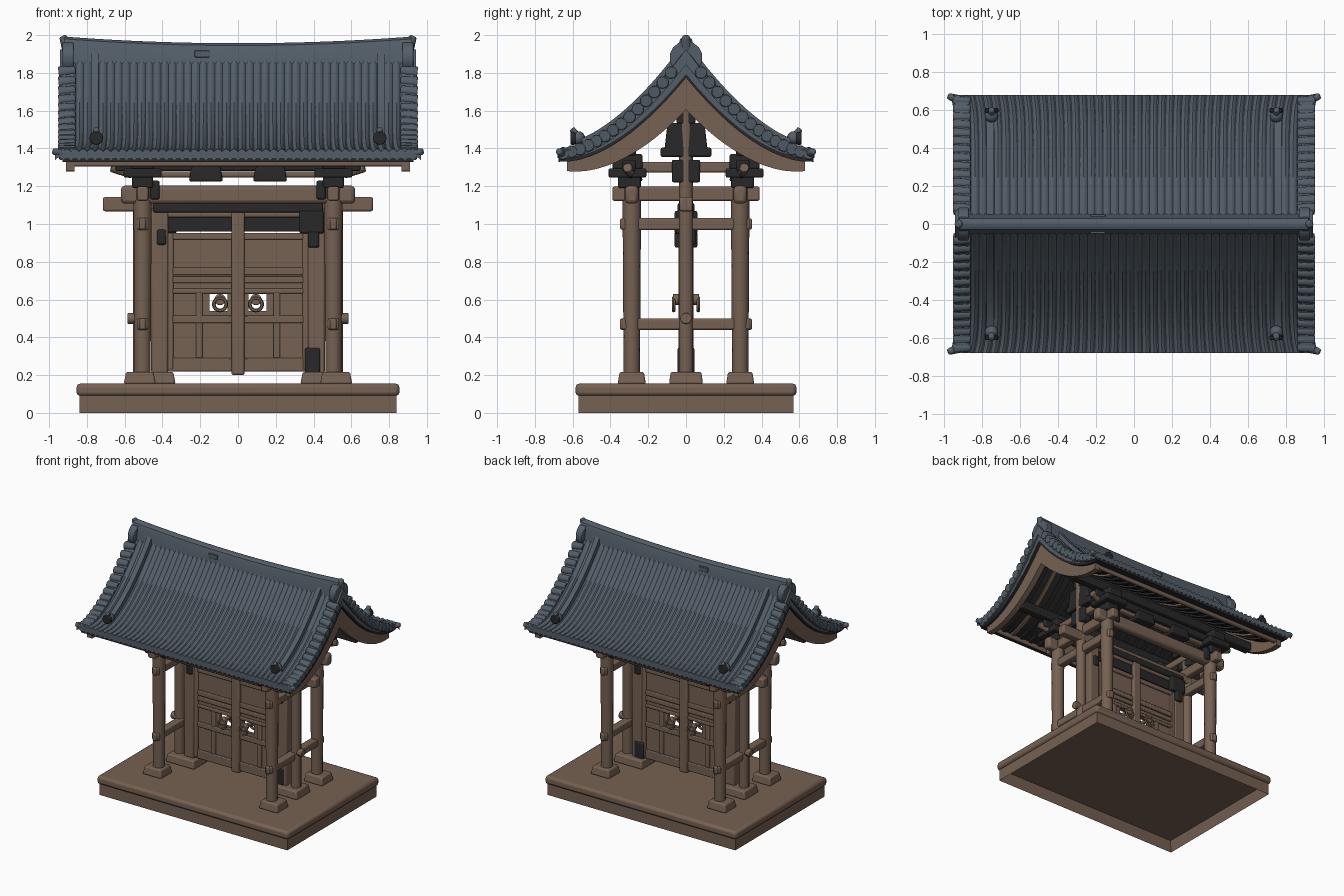
import bpy, bmesh, math
from mathutils import Vector

cube = bpy.data.objects.get("Cube")
if cube:
    bpy.data.objects.remove(cube)


def material(name, rgb):
    mat = bpy.data.materials.new(name)
    mat.use_nodes = True
    mat.diffuse_color = (*rgb, 1)
    mat.node_tree.nodes["Principled BSDF"].inputs["Base Color"].default_value = (*rgb, 1)
    return mat


wood = material("weathered wood", (0.18, 0.12, 0.085))
slate = material("slate blue tile", (0.087, 0.112, 0.138))
soot = material("dark timber", (0.022, 0.021, 0.021))
parts = []


def finish(name, bm, mat, bevel=0):
    bmesh.ops.recalc_face_normals(bm, faces=bm.faces)
    mesh = bpy.data.meshes.new(name)
    bm.to_mesh(mesh)
    bm.free()
    mesh.materials.append(mat)
    obj = bpy.data.objects.new(name, mesh)
    bpy.context.collection.objects.link(obj)
    if bevel:
        mod = obj.modifiers.new("worn edges", 'BEVEL')
        mod.width, mod.segments = bevel, 2
    parts.append(obj)
    return obj


def box(name, centre, size, mat=wood, bevel=0.01, taper=1):
    bm = bmesh.new()
    bmesh.ops.create_cube(bm, size=1)
    for v in bm.verts:
        shrink = taper if v.co.z > 0 else 1
        v.co = Vector((v.co.x * size[0] * shrink, v.co.y * size[1] * shrink, v.co.z * size[2])) + Vector(centre)
    return finish(name, bm, mat, bevel)


def rod(name, start, end, r1, r2=None, mat=wood, sides=14):
    a, b = Vector(start), Vector(end)
    bm = bmesh.new()
    bmesh.ops.create_cone(bm, cap_ends=True, segments=sides, radius1=r1,
                          radius2=r2 or r1, depth=(b - a).length)
    turn = (b - a).to_track_quat('Z', 'Y').to_matrix().to_4x4()
    turn.translation = (a + b) / 2
    bm.transform(turn)
    return finish(name, bm, mat, 0.006)


def ball(name, centre, r, mat=slate):
    bm = bmesh.new()
    bmesh.ops.create_uvsphere(bm, u_segments=12, v_segments=8, radius=r)
    bmesh.ops.translate(bm, verts=bm.verts, vec=centre)
    return finish(name, bm, mat)


# Roof curve: half depth, and height at y with an offset easing from ridge to eave
HALF = 0.68


def slope(y, ridge=0.0, eave=0.0):
    t = min(abs(y) / HALF, 1)
    return 1.41 + 0.534 * (1 - t) ** 1.725 + ridge + (eave - ridge) * t


def steps(a, b, n):
    return [a + (b - a) * i / n for i in range(n + 1)]


def band(name, x0, x1, y0, y1, top, bottom, mat):
    """Solid strip that follows the roof curve between two offsets."""
    bm = bmesh.new()
    rings = []
    for y in steps(y0, y1, 24):
        rings.append([bm.verts.new((x, y, slope(y, *off)))
                      for x, off in ((x0, top), (x1, top), (x1, bottom), (x0, bottom))])
    for a, b in zip(rings, rings[1:]):
        for i in range(4):
            bm.faces.new((a[i], a[i - 1], b[i - 1], b[i]))
    bm.faces.new(rings[0])
    bm.faces.new(rings[-1])
    return finish(name, bm, mat)


# Plinth, hollow from below
plinth = bmesh.new()
bmesh.ops.create_cube(plinth, size=1)
bmesh.ops.scale(plinth, verts=plinth.verts, vec=(1.68, 1.14, 0.11))
bmesh.ops.translate(plinth, verts=plinth.verts, vec=(0, 0, 0.055))
plinth.faces.ensure_lookup_table()
under = min(plinth.faces, key=lambda f: f.calc_center_median().z)
bmesh.ops.inset_region(plinth, faces=[under], thickness=0.03)
bmesh.ops.translate(plinth, verts=under.verts, vec=(0, 0, 0.085))
finish("plinth_lower", plinth, wood)
box("plinth_top", (0, 0, 0.122), (1.71, 1.17, 0.066), bevel=0.02)

for sx in (-1, 1):
    # Corner posts, their feet and capitals
    for sy in (-1, 1):
        px, py = sx * 0.505, sy * 0.287
        box("corner_foot", (sx * 0.52, py, 0.185), (0.17, 0.15, 0.065), taper=0.85)
        rod("corner_post", (px, py, 0.2), (px, py, 1.25), 0.043, 0.05)
        box("capital", (px, sy * 0.3, 1.225), (0.11, 0.12, 0.07), soot)
        box("capital_brace", (sx * 0.44, sy * 0.315, 1.18), (0.05, 0.05, 0.1), soot)
        box("bracket_arm", (px, sy * 0.31, 1.27), (0.2, 0.2, 0.05), soot)
        box("bracket_block", (px, sy * 0.31, 1.33), (0.12, 0.16, 0.08), soot)
        rod("bracket_tail", (sx * 0.56, sy * 0.29, 1.265), (sx * 0.67, sy * 0.31, 1.3), 0.025)
        for z in (0.47, 1.0):
            box("rail_key", (px, sy * 0.335, z), (0.035, 0.03, 0.06))
        box("inner_bracket", (sx * 0.17, sy * 0.29, 1.265), (0.18, 0.12, 0.08), soot, taper=0.85)

    # Side rails and tie beams
    for z, half, tall in ((0.47, 0.34, 0.06), (1.0, 0.34, 0.065), (1.16, 0.39, 0.075), (1.3, 0.33, 0.055)):
        box("side_rail", (sx * 0.505, 0, z), (0.06, 2 * half, tall))

    # Middle posts and door jambs
    box("middle_foot", (sx * 0.46, 0, 0.185), (0.26, 0.18, 0.065), taper=0.9)
    rod("middle_post", (sx * 0.52, 0, 0.2), (sx * 0.52, 0, 1.62), 0.038)
    rod("post_peg", (sx * 0.5, 0, 0.5), (sx * 0.585, 0, 0.5), 0.03)
    box("door_jamb", (sx * 0.415, 0, 0.65), (0.09, 0.075, 0.88))
    box("gable_block", (sx * 0.52, 0, 1.46), (0.07, 0.23, 0.15), soot, taper=0.85)
    box("gable_crown", (sx * 0.52, 0, 1.58), (0.07, 0.1, 0.1), soot)
    box("gable_arm", (sx * 0.52, 0, 1.38), (0.07, 0.27, 0.05), soot)
    box("gable_lower_arm", (sx * 0.52, 0, 1.28), (0.07, 0.15, 0.12), soot)
    box("upper_brace", (sx * 0.39, -sx * 0.03, 1.01), (0.13, 0.06, 0.12), soot)
    box("upper_brace_drop", (sx * 0.4, -sx * 0.03, 0.92), (0.06, 0.06, 0.09), soot)
    box("upper_brace_tip", (sx * 0.405, sx * 0.025, 0.93), (0.05, 0.05, 0.08), soot)

    # Door leaf: panels around the handle opening
    box("panel_upper", (sx * 0.2, 0, 0.79), (0.36, 0.025, 0.32), bevel=0)
    box("panel_lower", (sx * 0.2, 0, 0.385), (0.36, 0.025, 0.31), bevel=0)
    box("panel_outer", (sx * 0.265, 0, 0.585), (0.23, 0.025, 0.1), bevel=0)
    box("panel_inner", (sx * 0.035, 0, 0.585), (0.04, 0.025, 0.1), bevel=0)
    for z, tall in ((0.935, 0.035), (0.75, 0.04), (0.705, 0.035), (0.645, 0.025), (0.495, 0.04), (0.255, 0.07)):
        box("door_rail", (sx * 0.2, 0, z), (0.35, 0.055, tall), bevel=0.006)
    box("door_muntin", (sx * 0.205, 0, 0.47), (0.035, 0.05, 0.36), bevel=0.006)
    box("door_stile", (sx * 0.36, 0, 0.59), (0.035, 0.06, 0.72), bevel=0.006)
    box("handle_bar", (sx * 0.095, 0, 0.6), (0.025, 0.11, 0.03))
    for sy in (-1, 1):
        rod("handle_boss", (sx * 0.095, sy * 0.035, 0.6), (sx * 0.095, sy * 0.07, 0.6), 0.03)
        bpy.ops.mesh.primitive_torus_add(major_segments=16, minor_segments=6, major_radius=0.033,
                                         minor_radius=0.01, location=(sx * 0.095, sy * 0.065, 0.575),
                                         rotation=(math.pi / 2, 0, 0))
        ring = bpy.context.object
        ring.name = "handle_ring"
        ring.data.materials.append(wood)
        parts.append(ring)

# Dark brace at the foot of the left jamb
box("lower_brace", (0.395, 0, 0.27), (0.08, 0.09, 0.15), soot)

# Door centre, header and long beams
box("centre_stile", (0, 0, 0.635), (0.07, 0.08, 0.87))
box("door_header", (0, 0, 1.05), (0.9, 0.06, 0.03))
box("header_panel", (0, 0, 1.0), (0.82, 0.04, 0.08), soot, 0)
box("header_upper", (0, 0, 1.085), (0.9, 0.09, 0.05), soot)
box("main_lintel", (0, 0, 1.105), (1.43, 0.07, 0.075))
for sy in (-1, 1):
    box("front_beam", (0, sy * 0.287, 1.155), (1.24, 0.07, 0.095), bevel=0.02)
    box("bracket_beam", (0, sy * 0.29, 1.262), (1.16, 0.05, 0.03))
    box("bracket_plate", (0, sy * 0.3, 1.31), (1.3, 0.07, 0.06), soot)
    box("wall_purlin", (0, sy * 0.3, 1.395), (1.74, 0.07, 0.07), soot)
    box("eave_board", (0, sy * 0.61, 1.322), (1.8, 0.03, 0.035))
box("ridge_purlin", (0, 0, 1.66), (1.74, 0.08, 0.1), soot)

# Roof body, soffit, rafters, bargeboards
band("roof_body", -0.93, 0.93, -HALF, HALF, (-0.03, -0.025), (-0.15, -0.06), slate)
band("soffit", -0.93, 0.93, -0.675, 0.675, (-0.14, -0.055), (-0.17, -0.08), soot)
for i, x in enumerate(steps(-0.78, 0.78, 18)):
    for y0, y1 in ((-0.59, -0.04), (0.04, 0.59)):
        band("rafter", x - 0.014, x + 0.014, y0, y1, (-0.16, -0.07), (-0.185, -0.095), wood if i % 8 == 1 else soot)
for sx in (-1, 1):
    band("bargeboard", sx * 0.865, sx * 0.91, -0.63, 0.63, (-0.165, -0.07), (-0.34, -0.12), wood)
    band("verge_trim", sx * 0.87, sx * 0.942, -0.67, 0.67, (-0.02, -0.01), (-0.1, -0.07), slate)

# Ribbed tile field: corrugated sheet on each slope
RIBS, FINE = 46, 4
for sy in (-1, 1):
    bm = bmesh.new()
    rows = []
    for y in steps(0.02, HALF, 14):
        flare = 1 + 0.03 * (y / HALF) ** 8
        row = []
        for i in range(RIBS * FINE + 1):
            x = -0.94 + 1.88 * i / (RIBS * FINE)
            crest = 0.016 * abs(math.sin(math.pi * i / FINE))
            row.append(bm.verts.new((x * flare, sy * y, slope(y) - 0.028 + crest)))
        rows.append(row)
    rows.append([bm.verts.new(v.co - Vector((0, 0, 0.045))) for v in rows[-1]])
    for a, b in zip(rows, rows[1:]):
        for i in range(len(a) - 1):
            bm.faces.new((a[i], a[i + 1], b[i + 1], b[i]))
    finish("tile_field", bm, slate)

    for sx in (-1, 1):
        # Descending ridge with a dark-faced knob, then the rolled verge tiles
        y0, y1 = sorted((sy * 0.05, sy * 0.55))
        band("descending_ridge", sx * 0.738, sx * 0.778, y0, y1, (0.03, 0.01), (-0.05, -0.05), slate)
        ball("ridge_knob", (sx * 0.75, sy * 0.57, 1.455), 0.036)
        rod("knob_face", (sx * 0.75, sy * 0.585, 1.455), (sx * 0.75, sy * 0.612, 1.455), 0.036, mat=soot)
        rod("knob_tip", (sx * 0.75, sy * 0.57, 1.46), (sx * 0.75, sy * 0.605, 1.505), 0.02, 0.015, slate)
        for y in steps(0.08, 0.65, 13):
            rod("verge_tile", (sx * 0.86, sy * y, slope(y) - 0.03),
                (sx * 0.95, sy * y, slope(y) - 0.04), 0.026, 0.034, slate, 10)
        rod("eave_corner", (sx * 0.9, sy * 0.645, 1.37), (sx * 0.98, sy * 0.675, 1.385), 0.03, 0.016, slate)

# Ridge: slim sagging cap
bm = bmesh.new()
rings = []
for x in steps(-0.92, 0.92, 24):
    rise = 0.035 * abs(x / 0.92) ** 2
    half = ((0.055, 1.84), (0.05, 1.88), (0.038, 1.92 + rise), (0.03, 1.945 + rise), (0.012, 1.957 + rise))
    outline = [(-y, z) for y, z in half] + [(y, z) for y, z in reversed(half)]
    rings.append([bm.verts.new((x, y, z)) for y, z in outline])
for a, b in zip(rings, rings[1:]):
    for i in range(len(a)):
        bm.faces.new((a[i - 1], a[i], b[i], b[i - 1]))
bm.faces.new(rings[0])
bm.faces.new(rings[-1])
finish("ridge_cap", bm, slate)

# Ridge end ornaments with upturned horns, and a small crest plate
for sx in (-1, 1):
    rod("ridge_end", (sx * 0.87, 0, 1.88), (sx * 0.928, 0, 1.88), 0.088, mat=slate)
    rod("ridge_horn", (sx * 0.89, 0, 1.92), (sx * 0.93, 0, 1.995), 0.042, 0.018, slate)
for sy in (-1, 1):
    box("ridge_crest", (-0.19, sy * 0.044, 1.9), (0.08, 0.016, 0.035), slate, 0.003)

# Smooth shading with crisp edges
bpy.ops.object.select_all(action='DESELECT')
for obj in parts:
    obj.select_set(True)
bpy.context.view_layer.objects.active = parts[0]
bpy.ops.object.shade_smooth_by_angle(angle=math.radians(35))
